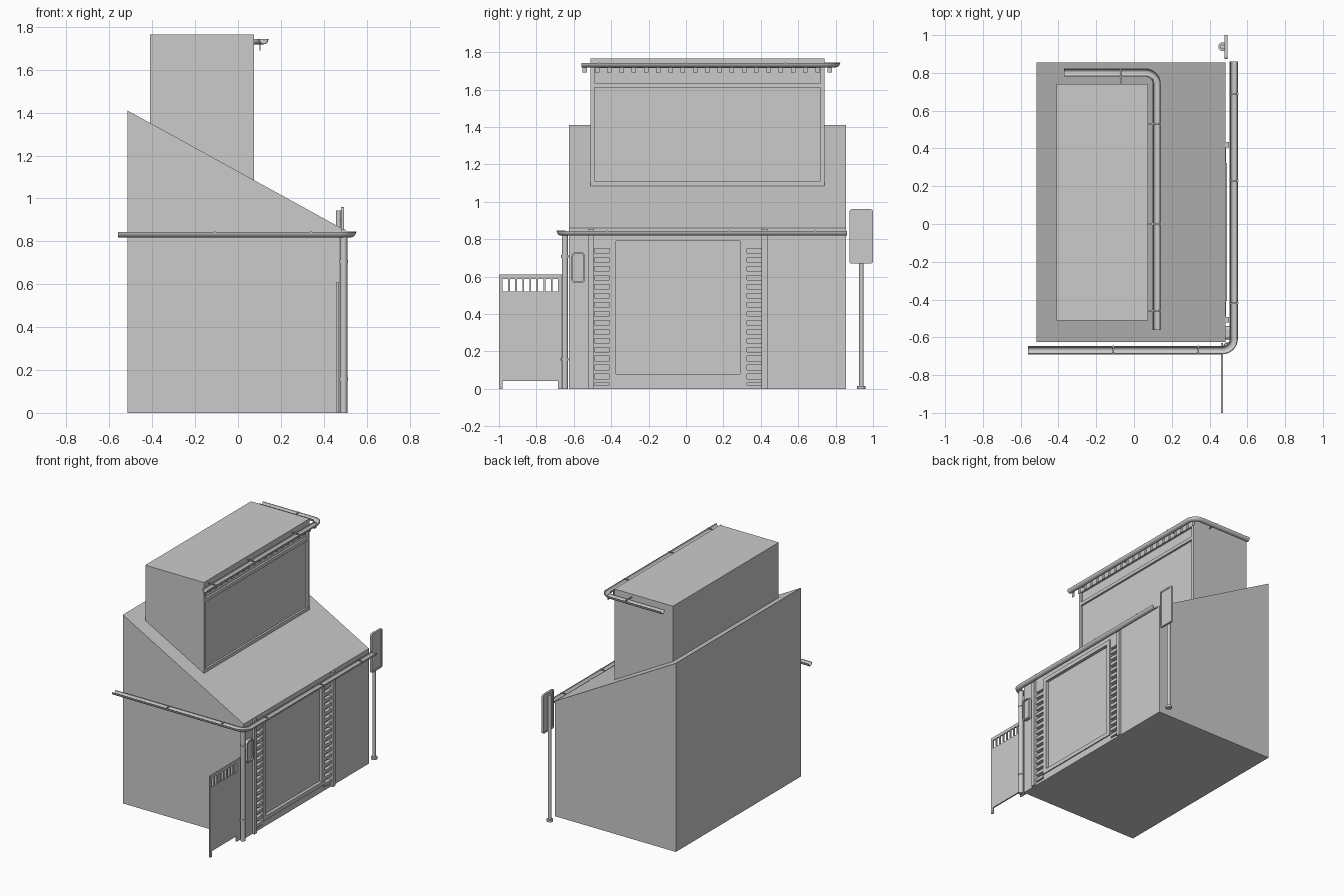
import bpy, bmesh
from math import sin, cos, pi
from mathutils import Vector

if "Cube" in bpy.data.objects:
    bpy.data.objects.remove(bpy.data.objects["Cube"])


def finish(name, bm, smooth=False):
    bmesh.ops.recalc_face_normals(bm, faces=bm.faces)
    me = bpy.data.meshes.new(name)
    bm.to_mesh(me)
    bm.free()
    ob = bpy.data.objects.new(name, me)
    bpy.context.collection.objects.link(ob)
    bpy.ops.object.select_all(action='DESELECT')
    ob.select_set(True)
    bpy.context.view_layer.objects.active = ob
    if smooth:
        bpy.ops.object.shade_smooth_by_angle()
    return ob


def add_box(bm, x0, x1, y0, y1, z0, z1):
    vs = bmesh.ops.create_cube(bm, size=1)['verts']
    for v in vs:
        v.co = Vector(((x0 + x1) / 2 + v.co.x * (x1 - x0),
                       (y0 + y1) / 2 + v.co.y * (y1 - y0),
                       (z0 + z1) / 2 + v.co.z * (z1 - z0)))


def boxes(name, items):
    bm = bmesh.new()
    for it in items:
        add_box(bm, *it)
    return finish(name, bm)


def prism(name, pts, axis, a, b):
    """Extrude a profile: (x,z) along y, or (y,z) along x."""
    bm = bmesh.new()
    at = (lambda p, t: (p[0], t, p[1])) if axis == 'y' else (lambda p, t: (t, p[0], p[1]))
    lo = [bm.verts.new(at(p, a)) for p in pts]
    hi = [bm.verts.new(at(p, b)) for p in pts]
    bm.faces.new(lo)
    bm.faces.new(hi)
    n = len(pts)
    for i in range(n):
        bm.faces.new((lo[i], lo[(i + 1) % n], hi[(i + 1) % n], hi[i]))
    return finish(name, bm)


def rounded(y0, y1, z0, z1, r, seg=4):
    pts = []
    for k, (cy, cz) in enumerate(((y1 - r, z1 - r), (y0 + r, z1 - r), (y0 + r, z0 + r), (y1 - r, z0 + r))):
        for i in range(seg + 1):
            t = pi / 2 * (k + i / seg)
            pts.append((cy + r * cos(t), cz + r * sin(t)))
    return pts


def cut(ob, cutter):
    cutter.hide_render = True
    m = ob.modifiers.new('cut', 'BOOLEAN')
    m.object = cutter
    m.operation = 'DIFFERENCE'
    m.solver = 'EXACT'
    bpy.context.view_layer.objects.active = ob
    bpy.ops.object.modifier_apply(modifier=m.name)
    bpy.data.objects.remove(cutter)


def cylinders(name, items, seg=16):
    """Vertical cylinders given as (x, y, z0, z1, radius)."""
    bm = bmesh.new()
    for x, y, z0, z1, r in items:
        vs = bmesh.ops.create_cone(bm, cap_ends=True, segments=seg, radius1=r, radius2=r, depth=z1 - z0)['verts']
        bmesh.ops.translate(bm, verts=vs, vec=(x, y, (z0 + z1) / 2))
    return finish(name, bm, True)


def gutter(name, path, z, w=0.022, depth=0.024, th=0.004, seg=10):
    """Sweep an open half-round trough along a horizontal path."""
    arc = [pi + pi * i / seg for i in range(seg + 1)]
    prof = [(w * cos(t), depth * sin(t)) for t in arc]
    prof += [((w - th) * cos(t), (depth - th) * sin(t)) for t in reversed(arc)]
    bm = bmesh.new()
    pts = [Vector(p) for p in path]
    rings = []
    for i, p in enumerate(pts):
        d = (pts[min(i + 1, len(pts) - 1)] - pts[max(i - 1, 0)]).normalized()
        n = Vector((d.y, -d.x))
        rings.append([bm.verts.new((p.x + n.x * u, p.y + n.y * u, z + v)) for u, v in prof])
    k = len(prof)
    for r0, r1 in zip(rings, rings[1:]):
        for i in range(k):
            bm.faces.new((r0[i], r0[(i + 1) % k], r1[(i + 1) % k], r1[i]))
    bm.faces.new(rings[0])
    bm.faces.new(rings[-1])
    return finish(name, bm, True)


def corner(cx, cy, r, a0, a1, n=8):
    return [(cx + r * cos(a0 + (a1 - a0) * i / n), cy + r * sin(a0 + (a1 - a0) * i / n)) for i in range(n + 1)]


def roof(x):
    return 1.41 - 0.55 * (x + 0.515)


# Lower storey with sloping roof, recessed doorway and side niches
FX = 0.485
body = prism('lower_building', [(-0.515, 0), (FX, 0), (FX, roof(FX)), (-0.515, 1.41)], 'y', -0.625, 0.855)
cut(body, boxes('door_cutter', [(0.47, 0.6, -0.375, 0.29, 0.08, 0.79)]))
for y0, y1 in ((-0.49, -0.41), (0.325, 0.405)):
    cut(body, boxes('niche_cutter', [(0.462, 0.6, y0, y1, 0.02, 0.75)]))

# Upper storey with recessed panels
UX = 0.075
upper = prism('upper_building', [(-0.41, roof(-0.41) - .01), (UX, roof(UX) - .005), (UX, 1.765), (-0.41, 1.765)],
              'y', -0.51, 0.74)
for z0, z1 in ((1.11, 1.61), (1.635, 1.715)):
    cut(upper, boxes('panel_cutter', [(0.06, 0.2, -0.488, 0.718, z0, z1)]))

# Door frame
boxes('door_frame', [(0.475, 0.493, -0.407, -0.375, 0.05, 0.82), (0.475, 0.493, 0.29, 0.322, 0.05, 0.82),
                     (0.475, 0.493, -0.375, 0.29, 0.79, 0.82), (0.475, 0.493, -0.375, 0.29, 0.05, 0.08)])
# Pilasters either side of the entrance
boxes('pilasters', [(0.475, 0.502, y, y + 0.03, 0, 0.855) for y in (-0.522, 0.405)])
# Slats in the side niches
boxes('niche_slats', [(0.455, 0.488, y, y + 0.08, 0.03 + i * 0.048, 0.053 + i * 0.048)
                      for y in (-0.49, 0.325) for i in range(15)])

# Gutters
low_path = [(-0.56, -0.668)] + corner(0.468, -0.608, 0.06, -pi / 2, 0) + [(0.528, 0.86)]
gutter('lower_gutter', low_path, 0.843)
up_path = [(-0.37, 0.802)] + corner(0.06, 0.742, 0.06, pi / 2, 0) + [(0.12, -0.56)]
gutter('upper_gutter', up_path, 1.743)
# Gutter clips and wall brackets
boxes('gutter_clips',
      [(0.503, 0.552, y - .004, y + .004, 0.841, 0.845) for y in (-0.42, 0.23, 0.69)]
      + [(x - .004, x + .004, -0.692, -0.644, 0.841, 0.845) for x in (-0.11, 0.34)]
      + [(0.07, 0.144, y - .004, y + .004, 1.741, 1.745) for y in (-0.46, 0.0, 0.53)]
      + [(-0.074, -0.066, 0.735, 0.826, 1.741, 1.745)])
# Fringe of small tabs under the upper gutter
boxes('fringe_tabs', [(0.1, 0.104, -0.553 + i * 0.0655, -0.529 + i * 0.0655, 1.69, 1.73) for i in range(21)])

# Downpipe with clips
cylinders('downpipe', [(0.493, -0.647, 0, 0.825, 0.017)] + [(0.493, -0.647, z, z + 0.014, 0.02) for z in (0.15, 0.7)])

# Slotted side gate
gate = boxes('side_gate', [(0.46, 0.47, -1.0, -0.63, 0, 0.61)])
cut(gate, boxes('slot_cutter', [(0.4, 0.5, -0.98 + i * 0.038, -0.951 + i * 0.038, 0.52, 0.587) for i in range(8)]
                + [(0.4, 0.5, -0.98, -0.685, -0.1, 0.042)]))

# Small rounded wall plaque
plaque = prism('wall_plaque', rounded(-0.612, -0.54, 0.565, 0.73, 0.02), 'x', 0.48, 0.507)
cut(plaque, prism('plaque_cutter', rounded(-0.604, -0.548, 0.573, 0.722, 0.015), 'x', 0.498, 0.6))

# Free-standing sign board on a pole
board = prism('sign_board', rounded(0.873, 1.0, 0.67, 0.96, 0.013), 'x', 0.48, 0.495)
for a, b in ((0.491, 0.6), (0.4, 0.484)):
    cut(board, prism('board_cutter', rounded(0.884, 0.989, 0.681, 0.949, 0.008), 'x', a, b))
cylinders('sign_pole', [(0.469, 0.938, 0, 0.945, 0.012), (0.469, 0.938, 0, 0.016, 0.023)])
boxes('sign_mounts', [(0.469, 0.487, 0.93, 0.946, z, z + 0.02) for z in (0.72, 0.89)])
